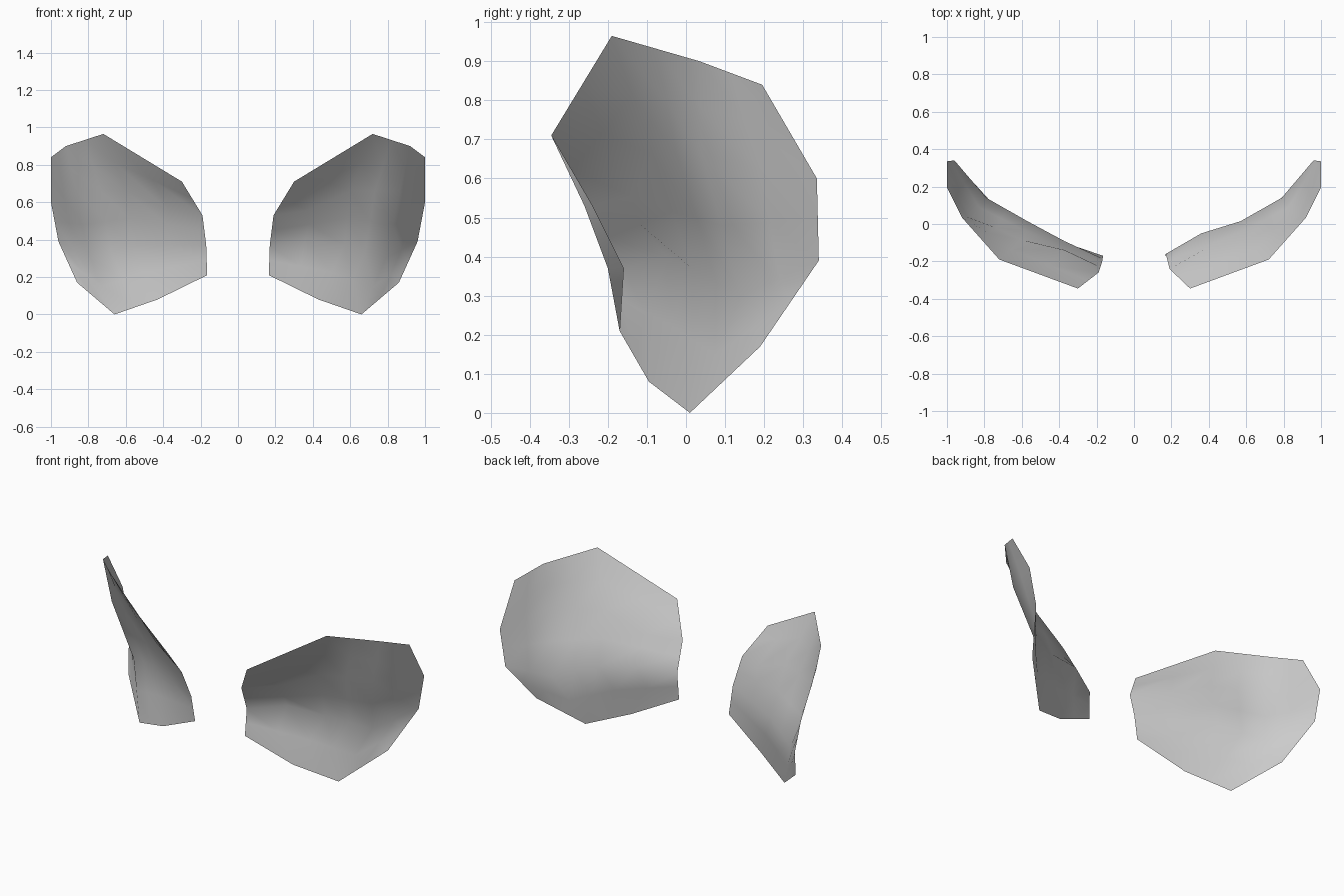
import bpy
import bmesh
from mathutils import Vector

if "Cube" in bpy.data.objects:
    bpy.data.objects.remove(bpy.data.objects["Cube"])

grey = bpy.data.materials.new("light_grey")
grey.diffuse_color = (0.6, 0.6, 0.6, 1.0)
grey.use_nodes = True
grey.node_tree.nodes["Principled BSDF"].inputs["Base Color"].default_value = grey.diffuse_color

# Rows run from the top edge down, each from the inner edge to the outer edge
ROWS = [
    [(0.30, -0.345, 0.71), (0.72, -0.19, 0.965), (0.92, 0.035, 0.90), (1.00, 0.195, 0.84)],
    [(0.19, -0.26, 0.53), (0.60, -0.085, 0.66), (0.865, 0.04, 0.66), (1.00, 0.335, 0.60)],
    [(0.17, -0.20, 0.37), (0.57, 0.015, 0.37), (0.79, 0.14, 0.30), (0.96, 0.34, 0.39)],
    [(0.165, -0.17, 0.21), (0.43, -0.095, 0.08), (0.66, 0.01, 0.0), (0.86, 0.19, 0.17)],
]


def midpoints(points):
    """Insert a midpoint between each pair of neighbours."""
    out = [points[0]]
    for a, b in zip(points, points[1:]):
        out += [(a + b) / 2, b]
    return out


def curved_panel(name, side, inner_shift, dents):
    """Smooth sheet; inner_shift moves inner edge points in y, dents move inner grid points."""
    rows = [[Vector(p) for p in row] for row in ROWS]
    for r, dy in inner_shift.items():
        rows[r][0].y += dy
    rows = [midpoints(row) for row in rows]
    columns = [midpoints(list(col)) for col in zip(*rows)]
    rows = [list(row) for row in zip(*columns)]
    for (r, c), p in dents.items():
        rows[r][c] = Vector(p)
    bm = bmesh.new()
    grid = [[bm.verts.new((side * p.x, p.y, p.z)) for p in row] for row in rows]
    for r in range(len(grid) - 1):
        for c in range(len(grid[0]) - 1):
            quad = [grid[r][c], grid[r + 1][c], grid[r + 1][c + 1], grid[r][c + 1]]
            if side < 0:
                quad.reverse()  # keep the outer side facing forward
            bm.faces.new(quad).smooth = True
    mesh = bpy.data.meshes.new(name)
    bm.to_mesh(mesh)
    bm.free()
    mesh.materials.append(grey)
    obj = bpy.data.objects.new(name, mesh)
    bpy.context.collection.objects.link(obj)
    return obj


# Left panel, and right panel with a deeper crease at its inner edge
fold = (0.37, -0.14, 0.555)
curved_panel("left_panel", -1, {}, {(2, 1): fold})
curved_panel("right_panel", 1, {1: 0.02, 2: 0.04}, {(2, 1): fold, (4, 1): (0.36, -0.05, 0.40)})
